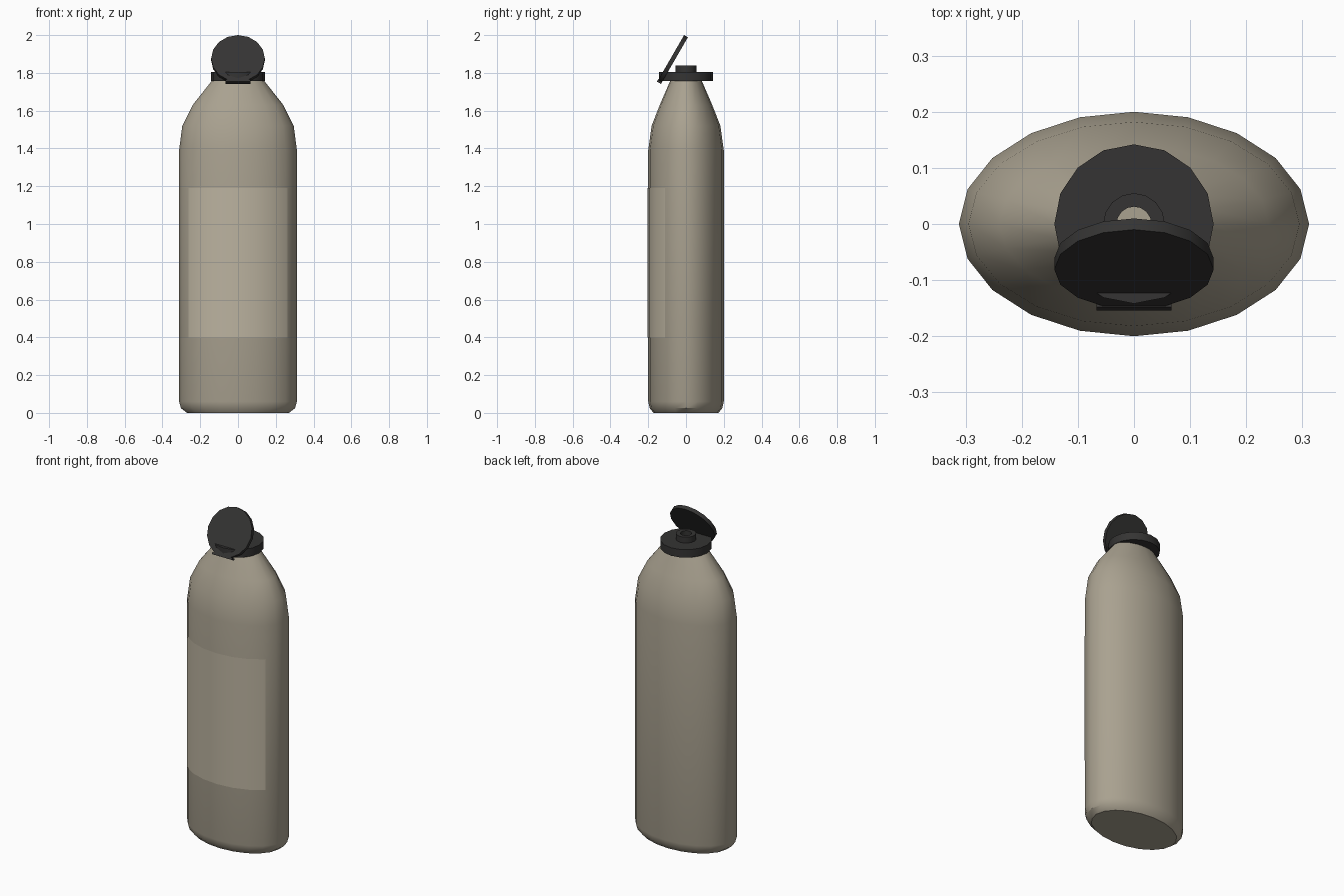
import bpy, bmesh, math
from mathutils import Matrix

if "Cube" in bpy.data.objects:
    bpy.data.objects.remove(bpy.data.objects["Cube"])


def material(name, rgb):
    m = bpy.data.materials.new(name)
    m.diffuse_color = (*rgb, 1)
    m.use_nodes = True
    m.node_tree.nodes["Principled BSDF"].inputs["Base Color"].default_value = m.diffuse_color
    return m


TAN = material("bottle_tan", (0.40, 0.36, 0.28))
PALE = material("label_tan", (0.50, 0.45, 0.35))
DARK = material("cap_dark", (0.035, 0.034, 0.033))


def finish(name, bm, mat, smooth=None, recalc=True):
    if recalc:
        bmesh.ops.recalc_face_normals(bm, faces=bm.faces)
    me = bpy.data.meshes.new(name)
    bm.to_mesh(me)
    bm.free()
    ob = bpy.data.objects.new(name, me)
    bpy.context.collection.objects.link(ob)
    me.materials.append(mat)
    if smooth:
        bpy.ops.object.select_all(action='DESELECT')
        ob.select_set(True)
        bpy.context.view_layer.objects.active = ob
        bpy.ops.object.shade_smooth_by_angle(angle=math.radians(smooth))
    return ob


def loft(name, rings, sides, mat, smooth, loop=False):
    """Elliptical rings (rx, ry, z) joined; ends capped, or joined when loop."""
    bm = bmesh.new()
    rows = []
    for rx, ry, z in rings:
        rows.append([bm.verts.new((rx * math.cos(2 * math.pi * i / sides),
                                   ry * math.sin(2 * math.pi * i / sides), z))
                     for i in range(sides)])
    pairs = list(zip(rows, rows[1:]))
    if loop:
        pairs.append((rows[-1], rows[0]))
    else:
        bm.faces.new(rows[0])
        bm.faces.new(rows[-1])
    for a, b in pairs:
        for i in range(sides):
            j = (i + 1) % sides
            bm.faces.new((a[i], a[j], b[j], b[i]))
    return finish(name, bm, mat, smooth)


# Oval bottle with chamfered foot and rounded shoulders
loft("bottle_body", [
    (0.270, 0.172, 0.0), (0.302, 0.192, 0.025), (0.312, 0.200, 0.06),
    (0.312, 0.200, 1.39), (0.295, 0.182, 1.52), (0.240, 0.139, 1.63),
    (0.141, 0.085, 1.755), (0.120, 0.072, 1.785)], 20, TAN, 35)

# Label wrapped round the front
bm = bmesh.new()
angles = [-56.3, -54, -36, -18, 0, 18, 36, 54, 56.3]
cols = []
for a in angles:
    t = math.radians(a)
    x, y = 0.314 * math.sin(t), -0.2025 * math.cos(t)
    cols.append([bm.verts.new((x, y, z)) for z in (0.40, 1.19)])
for a, b in zip(cols, cols[1:]):
    bm.faces.new((a[0], b[0], b[1], a[1]))
finish("label", bm, PALE, 35, recalc=False)

# Cap base with open nozzle
loft("cap_base", [(r, r, z) for r, z in (
    (0.031, 1.757), (0.142, 1.757), (0.142, 1.805), (0.055, 1.805),
    (0.055, 1.84), (0.031, 1.84))], 16, DARK, 30, loop=True)

# Flip lid leaning open over the front; local z is its outward normal
tilt = Matrix.Translation((0, -0.081, 1.877)) @ Matrix.Rotation(math.radians(60), 4, 'X')
lid = loft("flip_lid", [(0.142, 0.142, -0.023), (0.142, 0.142, 0)], 16, DARK, 30)
lid.data.transform(tilt)

# Hinge bar at the foot of the lid
bm = bmesh.new()
bmesh.ops.create_cube(bm, size=1, matrix=tilt @ Matrix.Translation((0, -0.137, -0.010))
                      @ Matrix.Diagonal((0.134, 0.012, 0.024, 1)))
finish("hinge_bar", bm, DARK)
